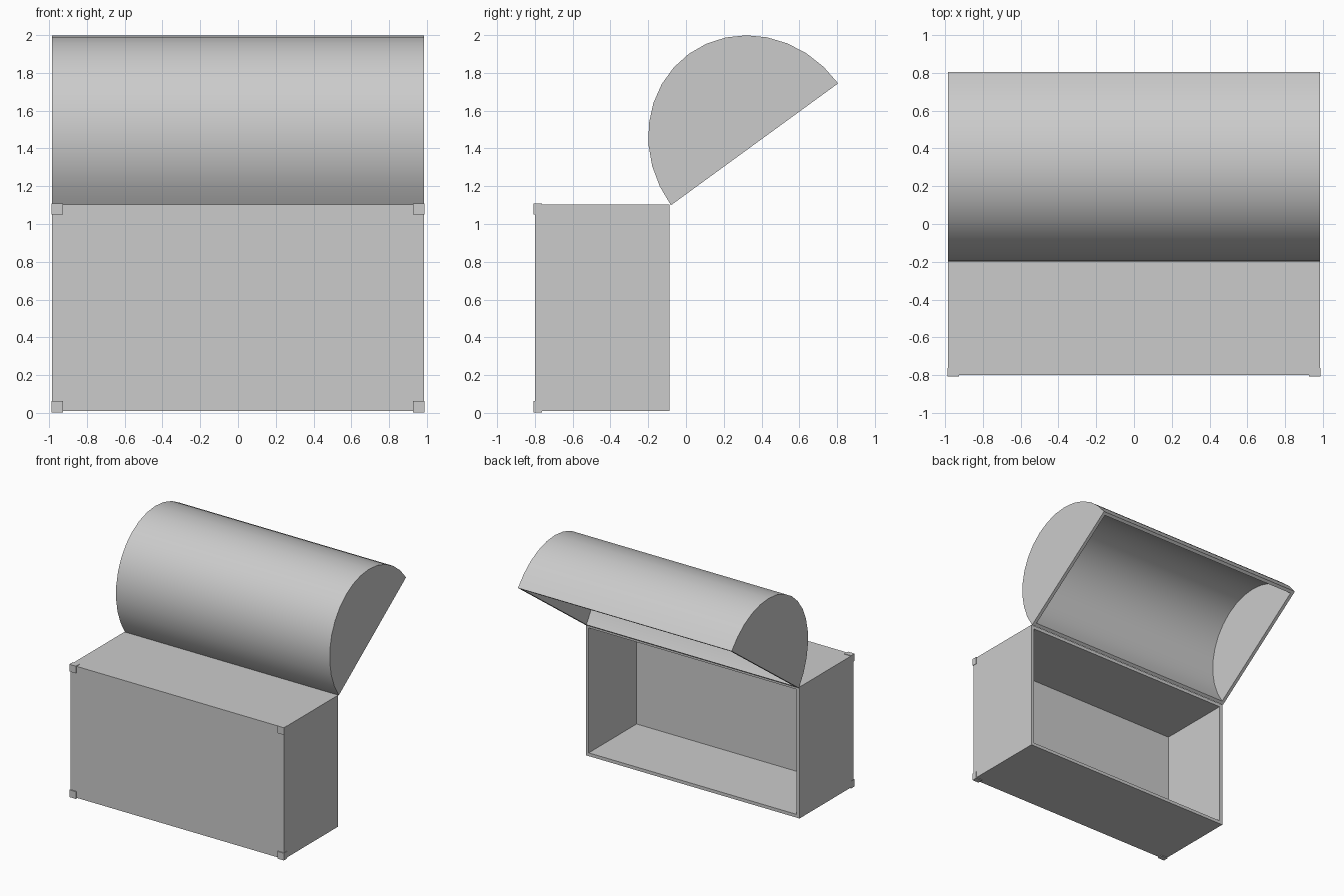
import bpy, bmesh, math
from mathutils import Vector

cube = bpy.data.objects.get("Cube")
if cube:
    bpy.data.objects.remove(cube)

# Single plain material
grey = bpy.data.materials.new("plain_grey")
grey.use_nodes = True
colour = (0.6, 0.6, 0.6, 1)
grey.diffuse_color = colour
grey.node_tree.nodes["Principled BSDF"].inputs["Base Color"].default_value = colour

HALF_W = 0.985      # half width of chest along x
HALF_H = 0.5475     # half size of each opening
WALL = 0.027


def finish(name, bm):
    bmesh.ops.recalc_face_normals(bm, faces=bm.faces)
    mesh = bpy.data.meshes.new(name)
    bm.to_mesh(mesh)
    bm.free()
    mesh.materials.append(grey)
    obj = bpy.data.objects.new(name, mesh)
    bpy.context.collection.objects.link(obj)
    return obj


def open_shell(name, outer, inner, centre, along, depth):
    """Hollow trough: profiles of (along, depth) points, open at depth zero."""
    bm = bmesh.new()
    rims = []
    for profile, half in ((outer, HALF_W), (inner, HALF_W - WALL)):
        ends = [[bm.verts.new(centre + Vector((x, 0, 0)) + along * s + depth * d)
                 for s, d in profile] for x in (-half, half)]
        a, b = ends
        for i in range(len(profile) - 1):
            bm.faces.new((a[i], a[i + 1], b[i + 1], b[i]))
        bm.faces.new(a)
        bm.faces.new(b)
        rims.append((a[0], a[-1], b[-1], b[0]))
    o, n = rims
    for i in range(4):
        j = (i + 1) % 4
        bm.faces.new((o[i], o[j], n[j], n[i]))
    return finish(name, bm)


def box_profile(half, depth):
    return [(-half, 0), (-half, depth), (half, depth), (half, 0)]


def arch_profile(half, depth, steps=16):
    return [(-half * math.cos(math.pi * i / steps), depth * math.sin(math.pi * i / steps))
            for i in range(steps + 1)]


# Chest body lying on its side, opening to the back
open_shell("chest_body", box_profile(HALF_H, 0.712), box_profile(HALF_H - WALL, 0.63),
           Vector((0, -0.088, 0.557)), Vector((0, 0, 1)), Vector((0, -1, 0)))

# Arched lid swung open
tilt = math.atan2(0.645, 0.885)
lid = open_shell("arched_lid", arch_profile(HALF_H, 0.592),
                 arch_profile(HALF_H - WALL, 0.565),
                 Vector((0, 0.363, 1.422)),
                 Vector((0, math.cos(tilt), math.sin(tilt))),
                 Vector((0, -math.sin(tilt), math.cos(tilt))))
bpy.ops.object.select_all(action='DESELECT')
lid.select_set(True)
bpy.context.view_layer.objects.active = lid
bpy.ops.object.shade_smooth_by_angle(angle=math.radians(30))

# Small corner feet
for side, x in (("right", -0.958), ("left", 0.958)):
    for level, z in (("lower", 0.033), ("upper", 1.079)):
        bm = bmesh.new()
        bmesh.ops.create_cube(bm, size=1)
        bmesh.ops.scale(bm, vec=(0.06, 0.045, 0.06), verts=bm.verts)
        bmesh.ops.translate(bm, vec=(x, -0.786, z), verts=bm.verts)
        finish(f"{level}_{side}_foot", bm)
